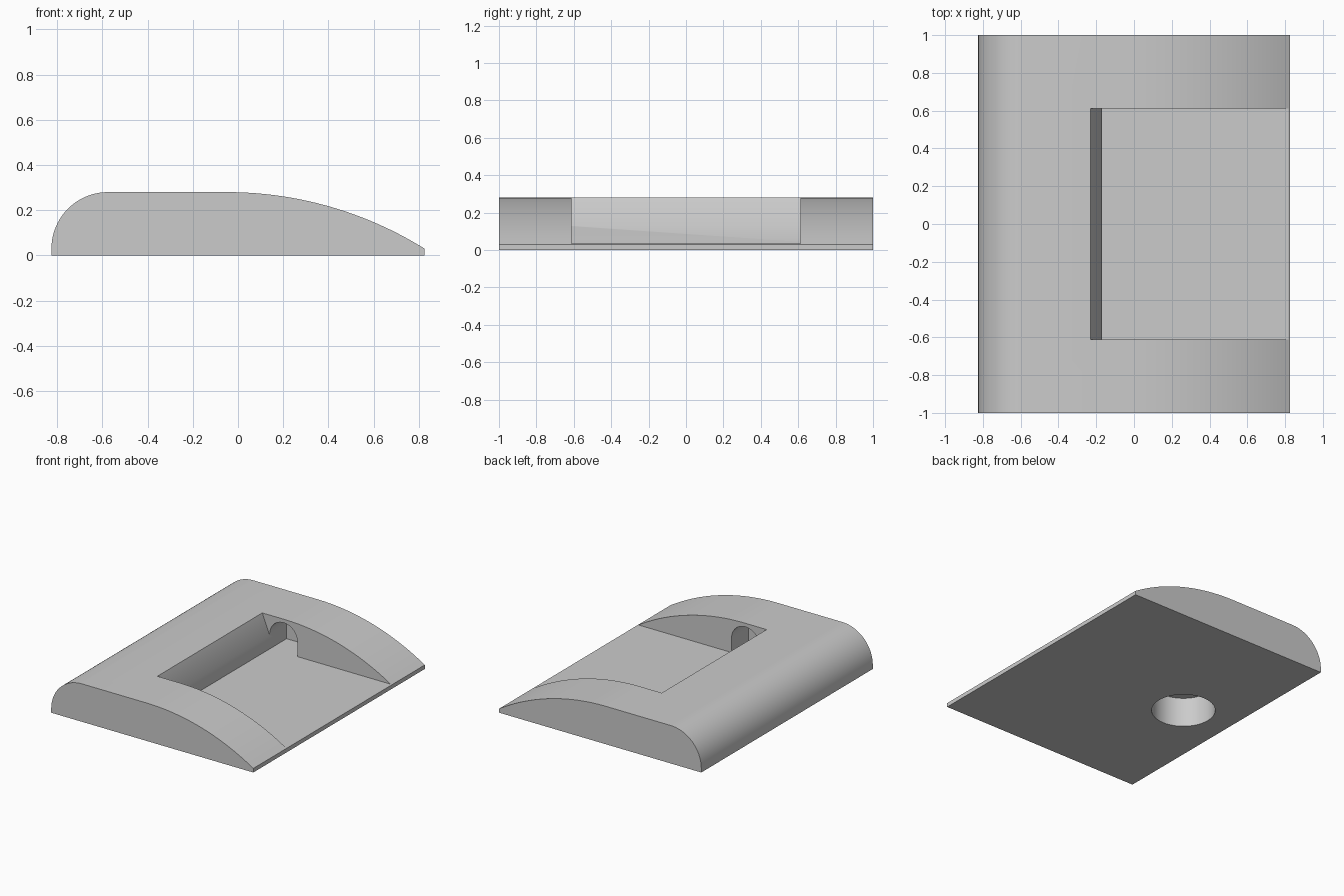
import bpy, bmesh
from math import sin, cos, pi, radians

default = bpy.data.objects.get("Cube")
if default:
    bpy.data.objects.remove(default, do_unlink=True)

grey = bpy.data.materials.new("plain grey")
grey.use_nodes = True
colour = (0.6, 0.6, 0.6, 1)
grey.diffuse_color = colour
grey.node_tree.nodes["Principled BSDF"].inputs["Base Color"].default_value = colour


def arc(cx, cz, r, start, end, n):
    """Points along an arc in the x-z plane, angles in degrees."""
    angles = [radians(start + (end - start) * i / n) for i in range(n + 1)]
    return [(cx + r * cos(a), cz + r * sin(a)) for a in angles]


def solid(name, points, to_3d, offset):
    """Extrude a flat outline into a closed solid."""
    bm = bmesh.new()
    face = bm.faces.new([bm.verts.new(to_3d(p)) for p in points])
    grown = bmesh.ops.extrude_face_region(bm, geom=[face])["geom"]
    moved = [v for v in grown if isinstance(v, bmesh.types.BMVert)]
    bmesh.ops.translate(bm, verts=moved, vec=offset)
    bmesh.ops.recalc_face_normals(bm, faces=bm.faces)
    mesh = bpy.data.meshes.new(name)
    bm.to_mesh(mesh)
    bm.free()
    mesh.materials.append(grey)
    obj = bpy.data.objects.new(name, mesh)
    bpy.context.collection.objects.link(obj)
    return obj


def prism(name, points, half):
    return solid(name, points, lambda p: (p[0], -half, p[1]), (0, 2 * half, 0))


# Body: rounded rear edge, flat top, long curve down to a thin lip
height, lip, end = 0.28, 0.03, 0.825
flat_end, sweep = -0.05, 1.655
outline = [(-end, 0)]
outline += arc(-end + 0.25, lip, 0.25, 180, 90, 20)
outline += [p for p in arc(flat_end, height - sweep, sweep, 90, 58.2, 28) if p[0] < end - 0.01]
outline += [(end, lip), (end, 0)]
body = prism("wedge_body", outline, 1)

# Open pocket with a sloping rear wall
pocket = prism("pocket_cutter", [(-0.278, 0.4), (-0.165, 0.1175), (-0.165, 0.034),
                                 (0.95, 0.034), (0.95, 0.4)], 0.612)
# Arched hinge slot reaching into both side walls
slot = prism("hinge_slot_cutter", [(-0.17, 0.03), (0.057, 0.03)]
             + arc(-0.0565, 0.14, 0.1135, 0, 180, 24), 0.81)
# Blind round hole underneath
hole = solid("base_hole_cutter", arc(-0.44, 0, 0.217, 0, 352.5, 47),
             lambda p: (p[0], p[1], -0.1), (0, 0, 0.32))

bpy.ops.object.select_all(action="DESELECT")
bpy.context.view_layer.objects.active = body
body.select_set(True)
for cutter in (pocket, slot, hole):
    cutter.hide_render = True
    cut = body.modifiers.new(cutter.name, "BOOLEAN")
    cut.operation = "DIFFERENCE"
    cut.solver = "EXACT"
    cut.object = cutter
    bpy.ops.object.modifier_apply(modifier=cut.name)
    bpy.data.objects.remove(cutter, do_unlink=True)

bpy.ops.object.shade_smooth_by_angle(angle=radians(25))
